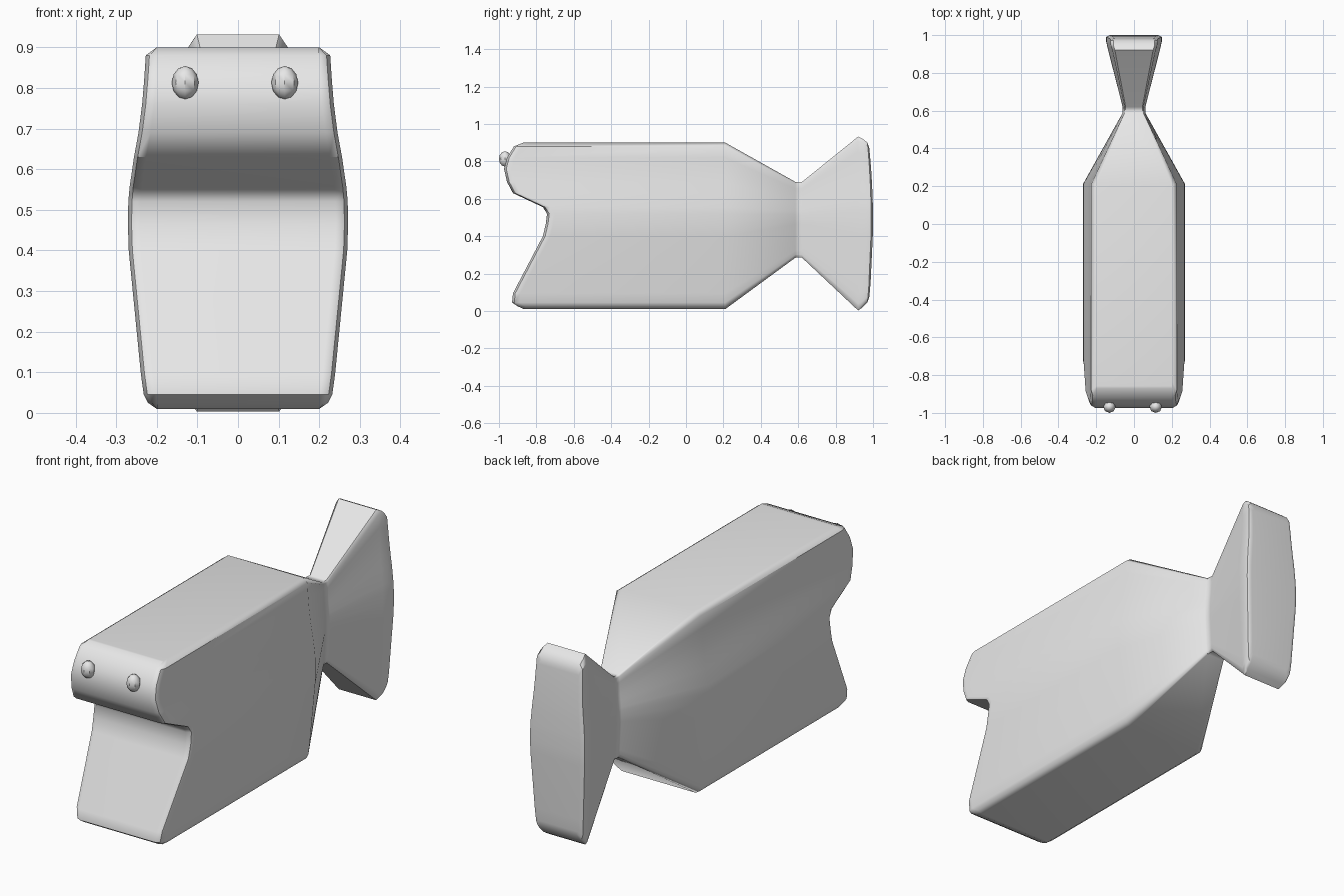
import bpy, bmesh, math

cube = bpy.data.objects.get("Cube")
if cube:
    bpy.data.objects.remove(cube, do_unlink=True)

grey = bpy.data.materials.new("light_grey")
grey.use_nodes = True
grey.diffuse_color = (0.8, 0.8, 0.8, 1)
grey.node_tree.nodes["Principled BSDF"].inputs["Base Color"].default_value = (0.8, 0.8, 0.8, 1)

# Side outline of the snout, bottom to top: height, half width, front y
ROWS = [
    (0.01, 0.20, -0.866), (0.025, 0.222, -0.90), (0.045, 0.232, -0.93),
    (0.095, 0.239, -0.925), (0.40, 0.269, -0.765), (0.465, 0.271, -0.75),
    (0.52, 0.270, -0.743), (0.555, 0.267, -0.765), (0.63, 0.256, -0.925),
    (0.69, 0.245, -0.957), (0.76, 0.236, -0.973), (0.82, 0.231, -0.957),
    (0.88, 0.227, -0.92), (0.90, 0.20, -0.87),
]
BOTTOM, TOP, WIDE = 0.01, 0.90, 0.271

# Sections behind the snout: y, bottom z, top z, widest half width
SECTIONS = [
    (0.21, 0.01, 0.90, 0.271), (0.585, 0.285, 0.69, 0.062),
    (0.62, 0.285, 0.69, 0.060), (0.92, 0.003, 0.932, 0.137),
    (0.965, 0.02, 0.92, 0.147), (0.99, 0.045, 0.90, 0.147),
    (1.0, 0.075, 0.87, 0.128),
]


def finish(obj):
    obj.data.materials.append(grey)
    bpy.ops.object.select_all(action='DESELECT')
    obj.select_set(True)
    bpy.context.view_layer.objects.active = obj
    bpy.ops.object.shade_smooth_by_angle(angle=math.radians(40))


def ring(bm, points):
    """Mirrored closed loop from right-hand points listed bottom to top."""
    left = [bm.verts.new((x, y, z)) for x, y, z in points]
    right = [bm.verts.new((-x, y, z)) for x, y, z in points]
    return left + right[::-1]


def cap(bm, loop):
    n = len(loop)
    for i in range(n // 2 - 1):
        bm.faces.new((loop[i], loop[i + 1], loop[n - 2 - i], loop[n - 1 - i]))


bm = bmesh.new()
rings = []

# Rounded front rim, following the snout outline
for inset, back in ((0.03, 0), (0.009, 0.012), (0, 0.04)):
    rings.append(ring(bm, [(max(w - inset, min(w, 0.2)), y + back, z)
                           for z, w, y in ROWS]))

# Body taper, waist and flared tail
for y, low, high, wide in SECTIONS:
    points = []
    for z, w, front in ROWS:
        t = (z - BOTTOM) / (TOP - BOTTOM)
        curve = 0.02 * (2 * t - 1) ** 2 if y > 0.95 else 0
        points.append((w * wide / WIDE, y - curve, low + t * (high - low)))
    rings.append(ring(bm, points))

for a, b in zip(rings, rings[1:]):
    for i in range(len(a)):
        j = (i + 1) % len(a)
        bm.faces.new((a[i], a[j], b[j], b[i]))
cap(bm, rings[0])
cap(bm, rings[-1])
bmesh.ops.recalc_face_normals(bm, faces=bm.faces)
mesh = bpy.data.meshes.new("fish_body")
bm.to_mesh(mesh)
bm.free()
body = bpy.data.objects.new("fish_body", mesh)
bpy.context.collection.objects.link(body)
finish(body)
weighted = body.modifiers.new("Even Shading", 'WEIGHTED_NORMAL')
weighted.keep_sharp = True

# Eyes
for name, x in (("left_eye", 0.115), ("right_eye", -0.13)):
    bpy.ops.mesh.primitive_uv_sphere_add(segments=8, ring_count=6, radius=1,
                                         location=(x, -0.968, 0.813))
    eye = bpy.context.object
    eye.name = name
    eye.scale = (0.033, 0.032, 0.041)
    finish(eye)
    eye.data.polygons.foreach_set("use_smooth", [True] * len(eye.data.polygons))
